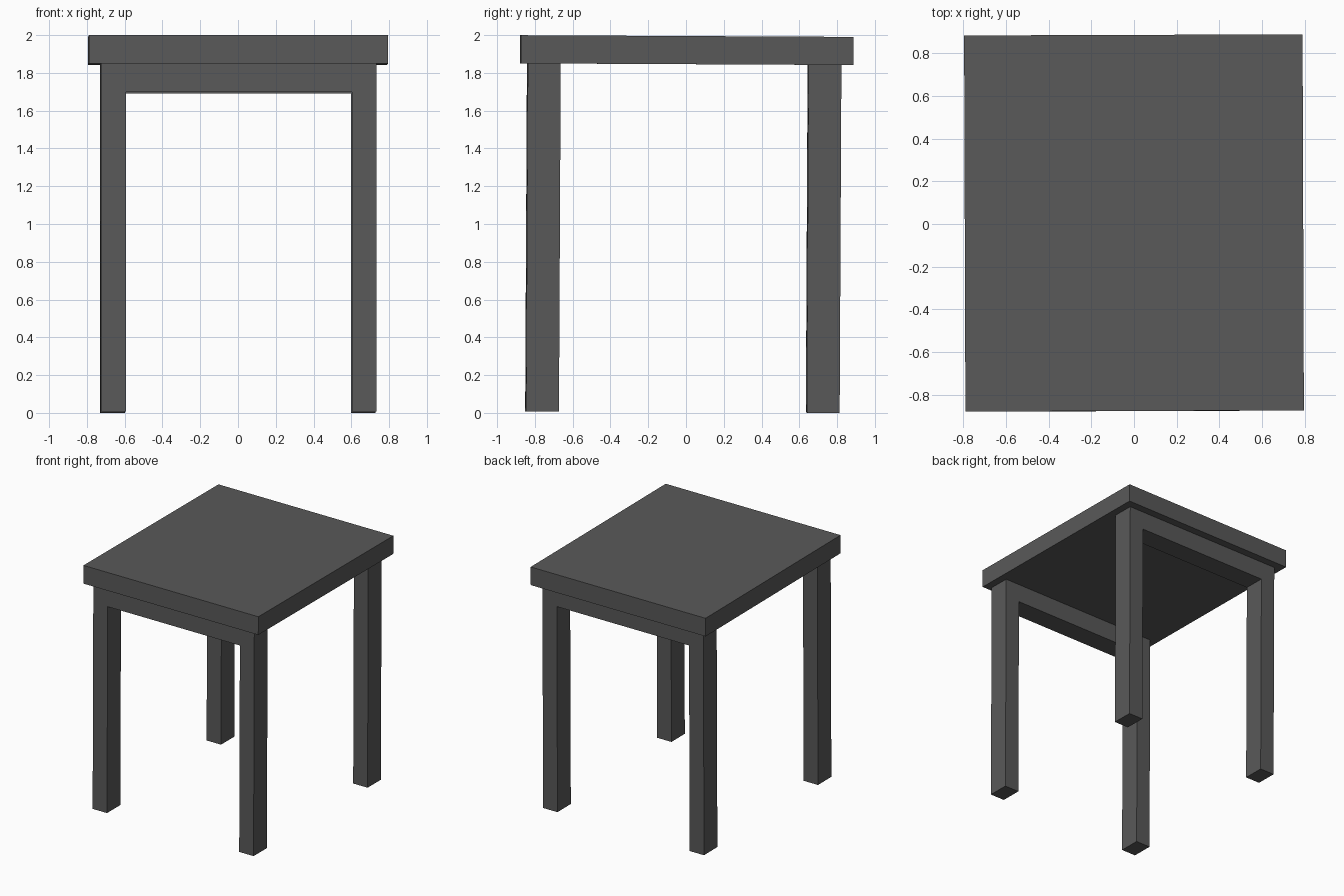
import bpy, bmesh, math
from mathutils import Matrix

if "Cube" in bpy.data.objects:
    bpy.data.objects.remove(bpy.data.objects["Cube"])

wood = bpy.data.materials.new("dark grey")
wood.diffuse_color = (0.1, 0.1, 0.1, 1)
wood.use_nodes = True
wood.node_tree.nodes["Principled BSDF"].inputs["Base Color"].default_value = wood.diffuse_color

# The whole table leans very slightly
LEAN = (Matrix.Translation((0, 0, 1))
        @ Matrix.Rotation(math.radians(0.2), 4, 'Z')
        @ Matrix.Rotation(math.radians(-0.29), 4, 'X')
        @ Matrix.Translation((0, 0, -1)))


def extrude_profile(name, profile, y0, y1):
    """Extrude an x/z outline from y0 to y1."""
    bm = bmesh.new()
    face = bm.faces.new([bm.verts.new((x, y0, z)) for x, z in profile])
    result = bmesh.ops.extrude_face_region(bm, geom=[face])
    verts = [v for v in result["geom"] if isinstance(v, bmesh.types.BMVert)]
    bmesh.ops.translate(bm, verts=verts, vec=(0, y1 - y0, 0))
    bmesh.ops.transform(bm, matrix=LEAN, verts=bm.verts)
    bmesh.ops.recalc_face_normals(bm, faces=bm.faces)
    mesh = bpy.data.meshes.new(name)
    bm.to_mesh(mesh)
    bm.free()
    mesh.materials.append(wood)
    obj = bpy.data.objects.new(name, mesh)
    bpy.context.collection.objects.link(obj)


# Table top slab
TOP, UNDER, RAIL = 1.995, 1.846, 1.695
extrude_profile("table_top",
                [(-0.792, UNDER), (0.792, UNDER), (0.792, TOP), (-0.792, TOP)],
                -0.88, 0.88)

# Two arches: a pair of legs joined by a rail
FOOT = 0.004
arch = [(-0.727, FOOT), (-0.597, FOOT), (-0.597, RAIL), (0.601, RAIL),
        (0.601, FOOT), (0.731, FOOT), (0.731, UNDER), (-0.727, UNDER)]
for name, y in (("front_legs", -0.757), ("back_legs", 0.729)):
    extrude_profile(name, arch, y - 0.087, y + 0.087)
